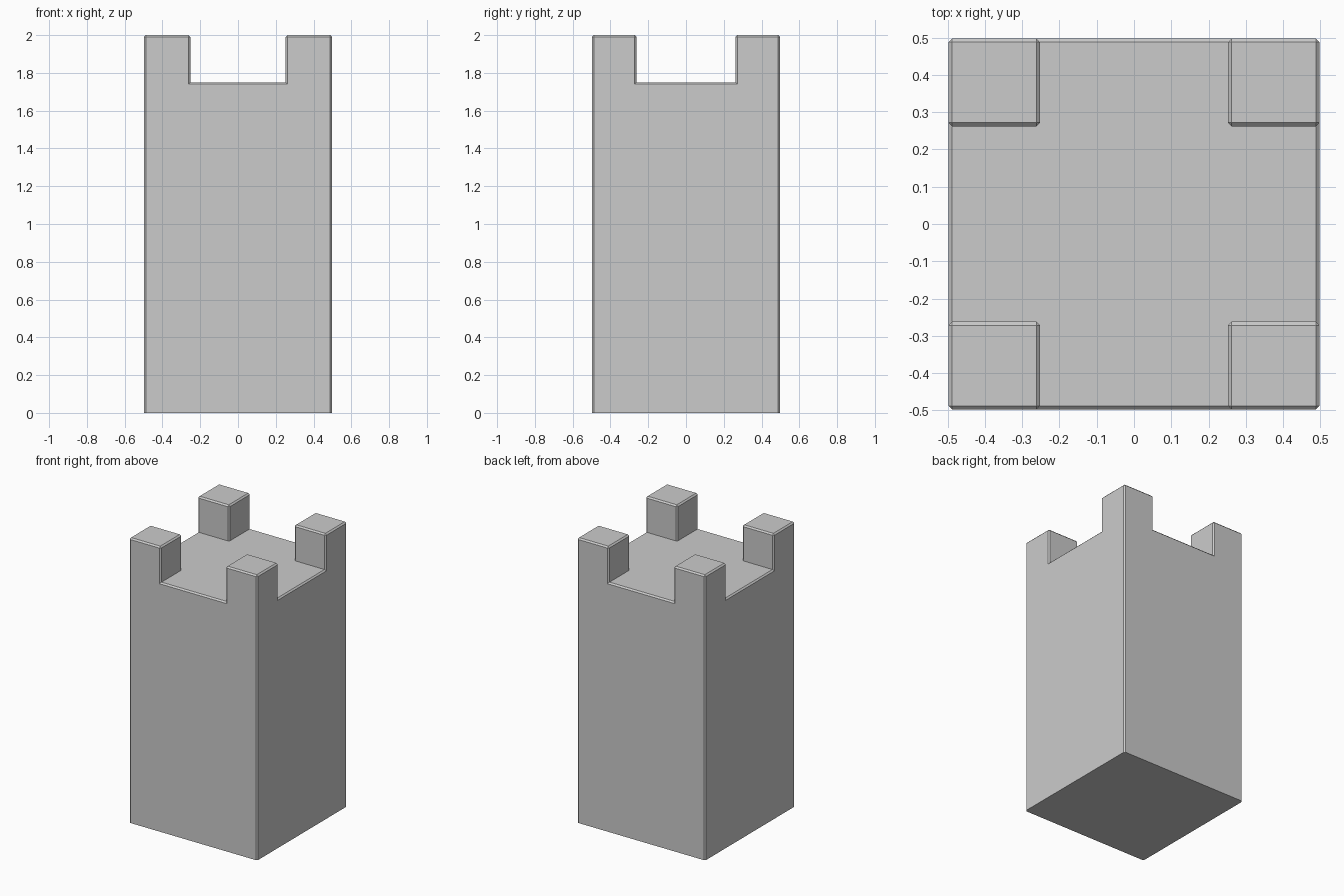
import bpy, bmesh
from mathutils import Matrix, Vector

if "Cube" in bpy.data.objects:
    bpy.data.objects.remove(bpy.data.objects["Cube"])

HALF, DECK, TOP = 0.498, 1.75, 2.0
GAP_X, GAP_Y = 0.252, 0.262      # half-widths of the notches
CHAMFER = 0.01

# Square tower body standing on the ground
bm = bmesh.new()
bmesh.ops.create_cube(bm, size=1, matrix=Matrix.Translation((0, 0, DECK / 2))
                      @ Matrix.Diagonal((HALF * 2, HALF * 2, DECK, 1)))

# Cut lines that separate the corner battlements
for axis, gap in ((Vector((1, 0, 0)), GAP_X), (Vector((0, 1, 0)), GAP_Y)):
    for sign in (-1, 1):
        bmesh.ops.bisect_plane(bm, geom=bm.verts[:] + bm.edges[:] + bm.faces[:],
                               plane_co=axis * gap * sign, plane_no=axis)

# Raise the four corner battlements
bm.normal_update()
corners = []
for f in bm.faces:
    c = f.calc_center_median()
    if f.normal.z > 0.9 and abs(c.x) > GAP_X and abs(c.y) > GAP_Y:
        corners.append(f)
raised = bmesh.ops.extrude_discrete_faces(bm, faces=corners)["faces"]
for f in raised:
    for v in f.verts:
        v.co.z = TOP

# Merge flat areas, then chamfer every outer edge except the base
bmesh.ops.recalc_face_normals(bm, faces=bm.faces[:])
bmesh.ops.dissolve_limit(bm, angle_limit=0.02, verts=bm.verts[:], edges=bm.edges[:])
bm.normal_update()
edges = [e for e in bm.edges if e.calc_face_angle_signed(0) > 0.5
         and max(v.co.z for v in e.verts) > 0.01]
bmesh.ops.bevel(bm, geom=edges, offset=CHAMFER, offset_type='OFFSET',
                segments=1, affect='EDGES', profile=0.5)

mesh = bpy.data.meshes.new("tower")
bm.to_mesh(mesh)
bm.free()
tower = bpy.data.objects.new("tower", mesh)
bpy.context.collection.objects.link(tower)
